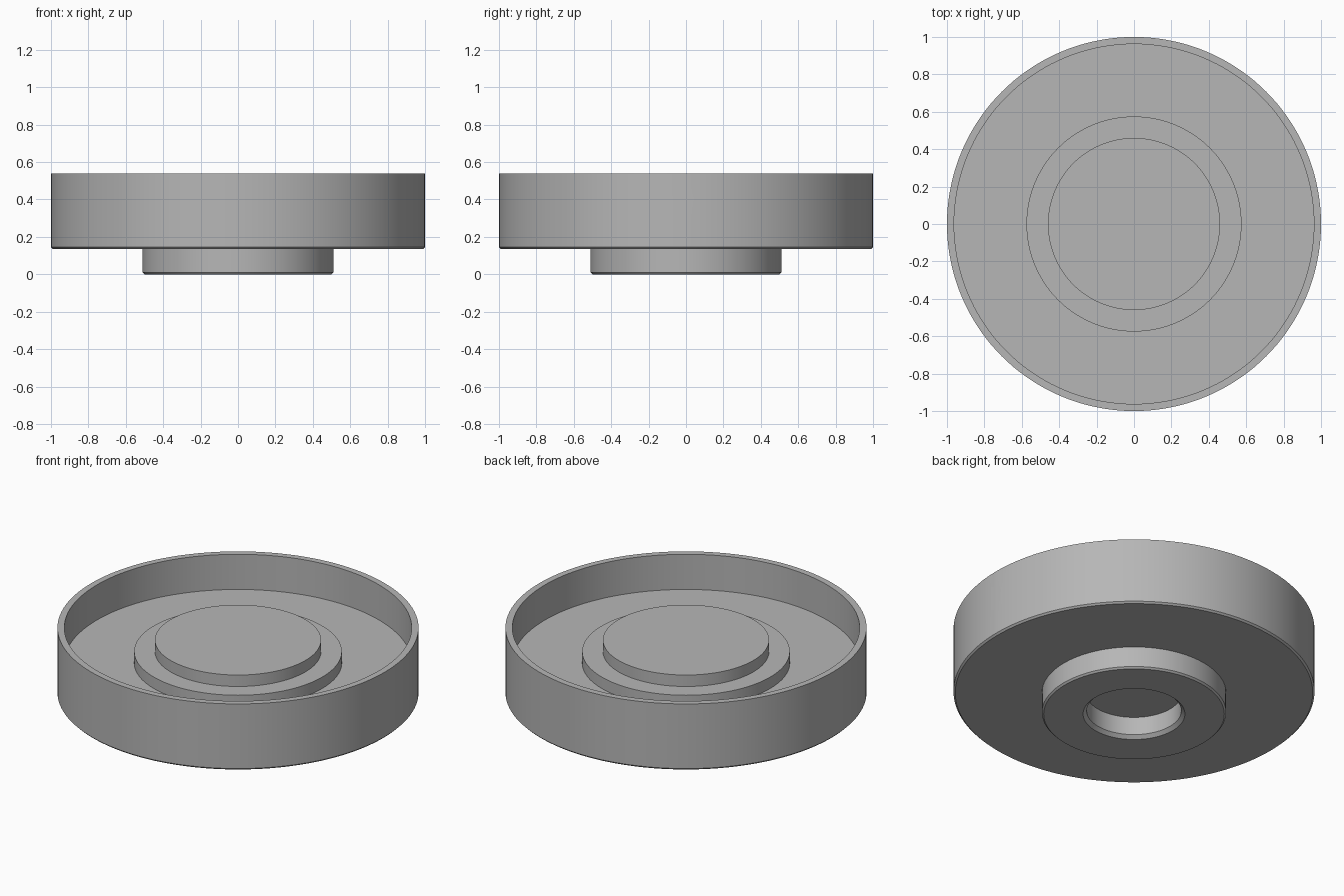
import bpy
import bmesh
from math import cos, sin, pi, radians
from mathutils import Vector, Matrix

old = bpy.data.objects.get("Cube")
if old:
    bpy.data.objects.remove(old, do_unlink=True)

# Single machined-metal colour
metal = bpy.data.materials.new("grey metal")
metal.use_nodes = True
grey = (0.47, 0.47, 0.47, 1)
metal.diffuse_color = grey
metal.node_tree.nodes["Principled BSDF"].inputs["Base Color"].default_value = grey


def lathe(bm, profile, steps, centre=(0, 0)):
    """Add a closed solid by turning an (r, z) profile that starts and ends on the axis."""
    verts = [bm.verts.new((r, 0, z)) for r, z in profile]
    edges = [bm.edges.new(pair) for pair in zip(verts, verts[1:])]
    made = bmesh.ops.spin(bm, geom=verts + edges, cent=(0, 0, 0), axis=(0, 0, 1),
                          angle=2 * pi, steps=steps)
    new = {v for v in bm.verts if v.index == -1} | set(verts)
    new = [v for v in new if v.is_valid]
    bmesh.ops.remove_doubles(bm, verts=new, dist=1e-5)
    new = [v for v in bm.verts if v.index == -1]
    bmesh.ops.translate(bm, verts=new, vec=(*centre, 0))
    bm.verts.index_update()


def make_object(name, bm):
    bmesh.ops.recalc_face_normals(bm, faces=bm.faces)
    mesh = bpy.data.meshes.new(name)
    bm.to_mesh(mesh)
    bm.free()
    mesh.materials.append(metal)
    obj = bpy.data.objects.new(name, mesh)
    bpy.context.collection.objects.link(obj)
    return obj


def ring_point(radius, degrees):
    return radius * cos(radians(degrees)), radius * sin(radians(degrees))


# Turned body: bore, boss, flange, cup wall and two raised steps
bm = bmesh.new()
lathe(bm, [(0, 0.13), (0.262, 0.13), (0.262, 0.02), (0.282, 0), (0.50, 0), (0.51, 0.01),
           (0.51, 0.135), (0.99, 0.135), (1, 0.145), (1, 0.54), (0.962, 0.54),
           (0.962, 0.325), (0.575, 0.325), (0.575, 0.395), (0.46, 0.395),
           (0.46, 0.465), (0, 0.465)], 144)
body = make_object("flanged_cup", bm)

# Twelve counterbored through holes in the flange
bm = bmesh.new()
for i in range(12):
    lathe(bm, [(0, 0.1), (0.09, 0.1), (0.09, 0.135), (0.08, 0.145), (0.08, 0.25),
               (0.045, 0.25), (0.045, 0.36), (0, 0.36)], 32, ring_point(0.655, 30 * i))
flange_holes = make_object("flange_hole_cutter", bm)

# Four blind boss holes and one larger dowel hole
bm = bmesh.new()
for angle, r in [(45, 0.05), (135, 0.05), (225, 0.05), (315, 0.05), (90, 0.056)]:
    lathe(bm, [(0, -0.05), (r + 0.008, -0.05), (r + 0.008, 0), (r, 0.008),
               (r, 0.16), (0, 0.16)], 32, ring_point(0.41, angle))
boss_holes = make_object("boss_hole_cutter", bm)

# Shallow round-ended notch in the rim
bm = bmesh.new()
arch = [(0.07, 0.6)] + [(0.07 * cos(a), 0.47 - 0.07 * sin(a))
                        for a in (pi * k / 20 for k in range(21))] + [(-0.07, 0.6)]
face = bm.faces.new([bm.verts.new((0.985, y, z)) for y, z in arch])
side = bmesh.ops.extrude_face_region(bm, geom=[face])["geom"]
bmesh.ops.translate(bm, verts=[g for g in side if isinstance(g, bmesh.types.BMVert)],
                    vec=(0.1, 0, 0))
if not face.is_valid or any(e.is_boundary for e in bm.edges):
    bmesh.ops.holes_fill(bm, edges=bm.edges, sides=0)
notch = make_object("notch_cutter", bm)

# Cut the holes and the notch, then remove the cutters
bpy.ops.object.select_all(action="DESELECT")
bpy.context.view_layer.objects.active = body
body.select_set(True)
for cutter in (flange_holes, boss_holes, notch):
    cutter.hide_render = True
    mod = body.modifiers.new(cutter.name, "BOOLEAN")
    mod.operation = "DIFFERENCE"
    mod.solver = "EXACT"
    mod.object = cutter
    bpy.ops.object.modifier_apply(modifier=mod.name)
    bpy.data.objects.remove(cutter, do_unlink=True)

bpy.ops.object.shade_smooth_by_angle(angle=radians(30))
